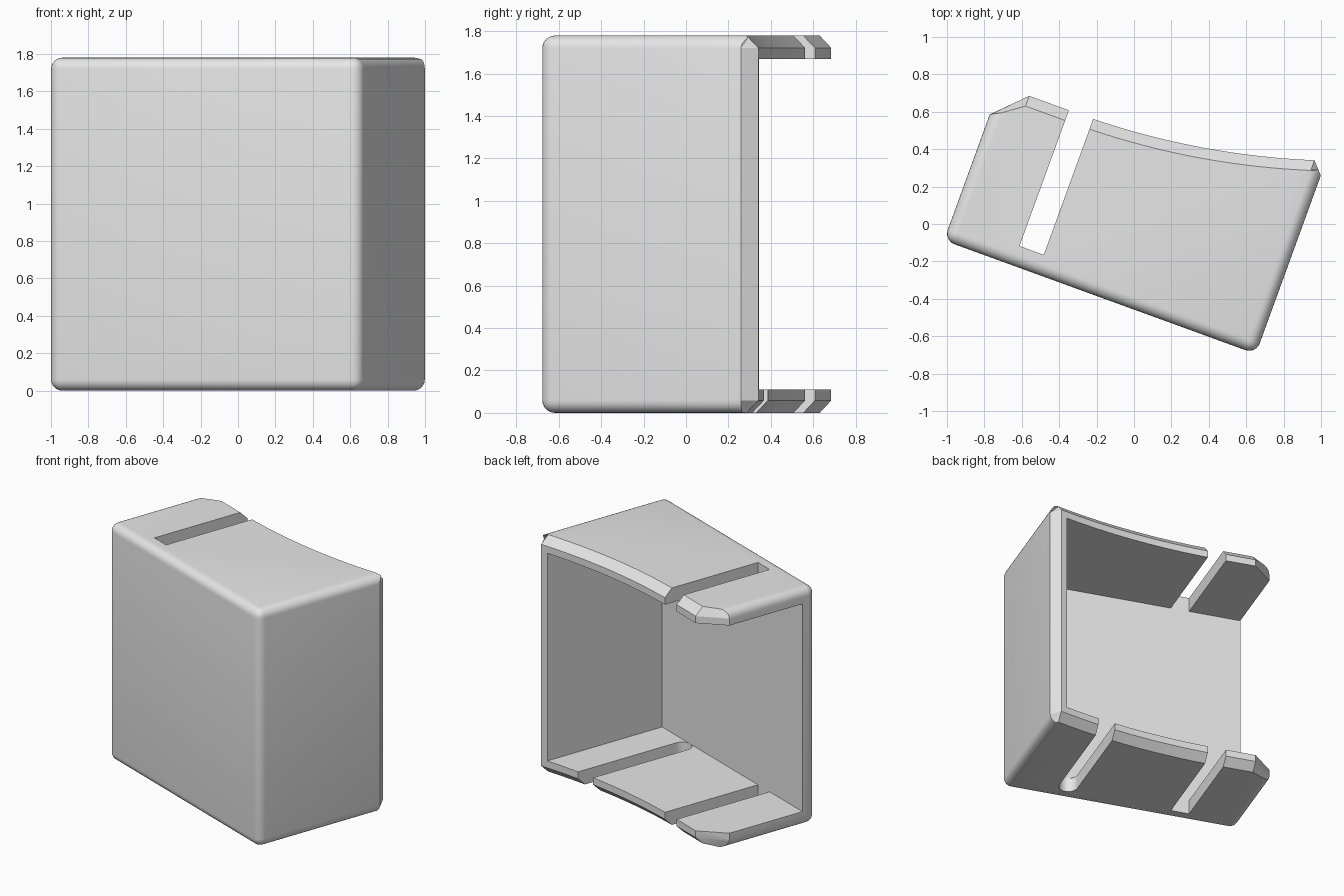
import bpy, bmesh
from math import radians, sin, cos, pi, sqrt

cube = bpy.data.objects.get("Cube")
if cube:
    bpy.data.objects.remove(cube, do_unlink=True)

HEIGHT, WALL, ROUND, CHAMFER = 1.78, 0.11, 0.06, 0.058
LEFT, RIGHT, FRONT = -0.925, 0.85, -0.43
FAR = 1.6

grey = bpy.data.materials.new("light grey")
grey.use_nodes = True
colour = (0.8, 0.8, 0.8, 1)
grey.diffuse_color = colour
grey.node_tree.nodes["Principled BSDF"].inputs["Base Color"].default_value = colour


def finish(name, bm):
    bmesh.ops.recalc_face_normals(bm, faces=bm.faces)
    mesh = bpy.data.meshes.new(name)
    bm.to_mesh(mesh)
    bm.free()
    mesh.materials.append(grey)
    obj = bpy.data.objects.new(name, mesh)
    bpy.context.collection.objects.link(obj)
    return obj


def loft(name, rings):
    """Closed solid through rings of equal point count."""
    bm = bmesh.new()
    rows = [[bm.verts.new(p) for p in ring] for ring in rings]
    n = len(rows[0])
    for low, high in zip(rows, rows[1:]):
        for i in range(n):
            j = (i + 1) % n
            bm.faces.new((low[i], low[j], high[j], high[i]))
    bm.faces.new(rows[0][::-1])
    bm.faces.new(rows[-1])
    return finish(name, bm)


def prism(name, outline, z0, z1):
    return loft(name, [[(x, y, z) for x, y in outline] for z in (z0, z1)])


def rect(x0, x1, y0, y1):
    return [(x0, y0), (x1, y0), (x1, y1), (x0, y1)]


def apply_boolean(target, cutter, operation):
    mod = target.modifiers.new(operation, 'BOOLEAN')
    mod.object, mod.operation, mod.solver = cutter, operation, 'EXACT'
    bpy.context.view_layer.objects.active = target
    bpy.ops.object.modifier_apply(modifier=mod.name)
    bpy.data.objects.remove(cutter, do_unlink=True)


# Rounded outer block, left long at the back
housing = prism("housing", rect(LEFT, RIGHT, FRONT, FAR), 0, HEIGHT)
bevel = housing.modifiers.new("rounding", 'BEVEL')
bevel.width, bevel.segments = ROUND, 6
bpy.context.view_layer.objects.active = housing
bpy.ops.object.modifier_apply(modifier=bevel.name)

# Back edge: flat tab, then a shallow arc, with cut corners at both ends
radius, arc_x, base = 4.23, -0.49, 0.452
arc_end = 0.79
back = [(-0.761, base), (arc_x, base)]
steps = 20
for i in range(1, steps + 1):
    x = arc_x + (arc_end - arc_x) * i / steps
    back.append((x, base + radius - sqrt(radius ** 2 - (x - arc_x) ** 2)))


def back_ring(z, inset):
    pts = [(-1.1, -1), (-1.1, 0.112), (LEFT, 0.287)]
    pts += [(x, y - inset) for x, y in back]
    pts += [(RIGHT, 0.585), (1.1, 0.335), (1.1, -1)]
    return [(x, y, z) for x, y in pts]


over = 0.02
trim = loft("back_trim", [back_ring(-over, CHAMFER + over), back_ring(CHAMFER, 0),
                          back_ring(HEIGHT - CHAMFER, 0),
                          back_ring(HEIGHT + over, CHAMFER + over)])
apply_boolean(housing, trim, 'INTERSECT')

# Hollow inside, open at the back and the right-hand side
cavity = prism("cavity", rect(-2, RIGHT - WALL, FRONT + WALL, 2), WALL, HEIGHT - WALL)
apply_boolean(housing, cavity, 'DIFFERENCE')

# Square-ended slot beside the tab, through top and bottom
slot = prism("tab_slot", rect(-0.535, -0.397, FRONT + WALL, 2), -1, 3)
apply_boolean(housing, slot, 'DIFFERENCE')

# Round-ended slot in the bottom only
half, mid = 0.068, 0.408
end = FRONT + WALL + half
outline = [(mid + half, 2), (mid - half, 2)]
outline += [(mid + half * cos(pi + pi * i / 16), end + half * sin(pi + pi * i / 16))
            for i in range(17)]
apply_boolean(housing, prism("floor_slot", outline, -1, 0.5), 'DIFFERENCE')

# Turn the housing to its final angle and shade it
housing.rotation_euler.z = radians(-20)
bpy.ops.object.select_all(action='DESELECT')
housing.select_set(True)
bpy.context.view_layer.objects.active = housing
bpy.ops.object.transform_apply(location=False, rotation=True, scale=False)
bpy.ops.object.shade_smooth_by_angle(angle=radians(25))
